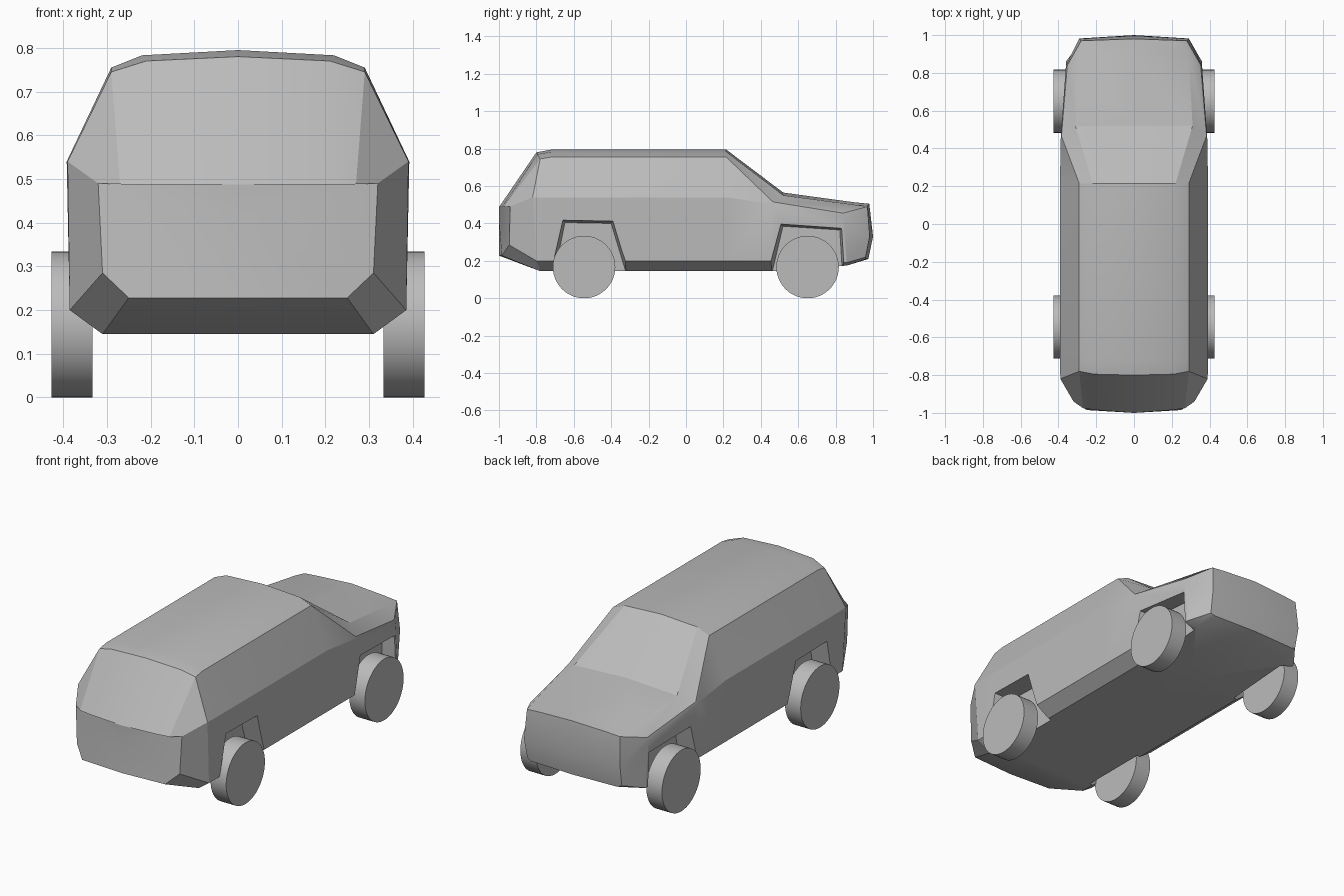
import bpy
import bmesh
import math

if "Cube" in bpy.data.objects:
    bpy.data.objects.remove(bpy.data.objects["Cube"])

# Single plain paint
paint = bpy.data.materials.new("plain grey")
paint.use_nodes = True
GREY = (0.5, 0.5, 0.5, 1)
paint.diffuse_color = GREY
paint.node_tree.nodes["Principled BSDF"].inputs["Base Color"].default_value = GREY


def make_object(name, bm):
    bmesh.ops.recalc_face_normals(bm, faces=bm.faces)
    mesh = bpy.data.meshes.new(name)
    bm.to_mesh(mesh)
    bm.free()
    mesh.materials.append(paint)
    obj = bpy.data.objects.new(name, mesh)
    bpy.context.collection.objects.link(obj)
    return obj


def smooth(obj, angle):
    bpy.ops.object.select_all(action="DESELECT")
    obj.select_set(True)
    bpy.context.view_layer.objects.active = obj
    bpy.ops.object.shade_smooth_by_angle(angle=math.radians(angle))


# Half rings: floor centre, floor edge, sill, belt, roof edge, roof shoulder, roof centre
tail = [(0, -1, .228), (.25, -.985, .228), (.31, -.945, .285), (.32, -.94, .49),
        (.27, -.975, .488), (.2, -.985, .487), (0, -1, .487)]
rear = [(0, -.78, .145), (.31, -.78, .145), (.385, -.8, .2), (.39, -.82, .54),
        (.29, -.78, .745), (.21, -.795, .77), (0, -.8, .78)]
roof_start = [(0, -.72, .145), (.31, -.72, .145), (.385, -.72, .2), (.392, -.72, .54),
              (.29, -.72, .755), (.22, -.72, .783), (0, -.72, .795)]
roof_end = [(x, .215, z) for x, y, z in roof_start]
cowl = [(0, .46, .145), (.31, .46, .145), (.385, .46, .2), (.388, .45, .505),
        (.384, .465, .515), (.31, .52, .55), (0, .52, .565)]
bonnet = [(0, .86, .175), (.3, .86, .175), (.36, .86, .19), (.36, .84, .43),
          (.353, .84, .455), (.29, .9, .5), (0, .9, .513)]
nose = [(0, .975, .21), (.26, .965, .21), (.285, .96, .22), (.29, .982, .33),
        (.28, .97, .49), (.2, .973, .496), (0, .98, .505)]

# Body shell lofted through the rings
bm = bmesh.new()
rings = []
for half in (tail, rear, roof_start, roof_end, cowl, bonnet, nose):
    full = half + [(-x, y, z) for x, y, z in half[-2:0:-1]]
    rings.append([bm.verts.new(p) for p in full])
for a, b in zip(rings, rings[1:]):
    for i in range(len(a)):
        j = (i + 1) % len(a)
        bm.faces.new((a[i], a[j], b[j], b[i]))
# End caps, each split at a centre point level with the belt
for ring, centre in ((rings[0], (0, -1, .42)), (rings[-1], (0, 1, .33))):
    c = bm.verts.new(centre)
    for side in (ring[:7], [ring[0]] + ring[:5:-1]):
        bm.faces.new(side[:4] + [c])
        bm.faces.new([c] + side[3:])
body = make_object("body", bm)

# Wheel arches cut with tapered blocks
arches = {"rear": [(-.752, .05), (-.665, .425), (-.385, .42), (-.257, .05)],
          "front": [(.405, .05), (.5, .405), (.845, .385), (.868, .05)]}
cutters = []
for end, outline in arches.items():
    mid = sum(y for y, z in outline) / 4
    for side in (-1, 1):
        bm = bmesh.new()
        outer = [bm.verts.new((side * .45, y, z)) for y, z in outline]
        inner = [bm.verts.new((side * .29, mid + (y - mid) * .88, z - .02))
                 for y, z in outline]
        bm.faces.new(outer)
        bm.faces.new(inner[::-1])
        for i in range(4):
            j = (i + 1) % 4
            bm.faces.new((outer[i], outer[j], inner[j], inner[i]))
        cutter = make_object(f"{end}_arch_cutter", bm)
        cutter.hide_render = True
        cutters.append(cutter)
        cut = body.modifiers.new("wheel arch", "BOOLEAN")
        cut.operation = "DIFFERENCE"
        cut.solver = "EXACT"
        cut.object = cutter

bpy.context.view_layer.update()
evaluated = body.evaluated_get(bpy.context.evaluated_depsgraph_get())
body_mesh = bpy.data.meshes.new_from_object(evaluated)
body.modifiers.clear()
body.data = body_mesh
for cutter in cutters:
    bpy.data.objects.remove(cutter)
smooth(body, 25)

# Wheels
for end, y in (("rear", -.545), ("front", .65)):
    for side, label in ((-1, "right"), (1, "left")):
        bpy.ops.mesh.primitive_cylinder_add(
            vertices=48, radius=.167, depth=.094,
            location=(side * .38, y, .167), rotation=(0, math.pi / 2, 0))
        wheel = bpy.context.object
        wheel.name = f"{end}_{label}_wheel"
        wheel.data.materials.append(paint)
        smooth(wheel, 30)
